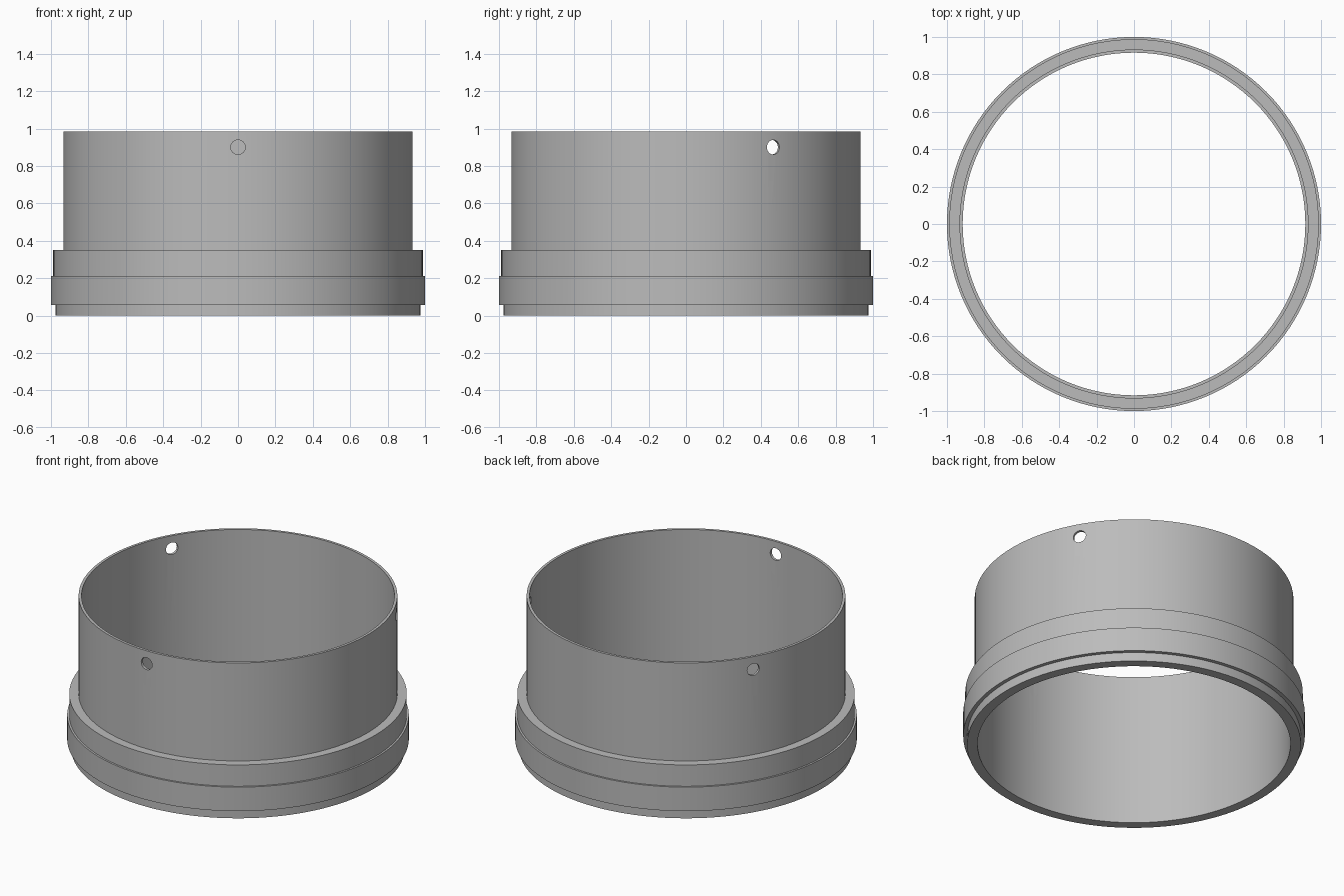
import bpy, bmesh, math
from mathutils import Matrix

if "Cube" in bpy.data.objects:
    bpy.data.objects.remove(bpy.data.objects["Cube"])

SEGMENTS = 128

grey = bpy.data.materials.new("plain grey")
grey.diffuse_color = (0.5, 0.5, 0.5, 1)
grey.use_nodes = True
grey.node_tree.nodes["Principled BSDF"].inputs["Base Color"].default_value = grey.diffuse_color


def make_object(name, bm):
    mesh = bpy.data.meshes.new(name)
    bmesh.ops.recalc_face_normals(bm, faces=bm.faces)
    bm.to_mesh(mesh)
    bm.free()
    mesh.materials.append(grey)
    obj = bpy.data.objects.new(name, mesh)
    bpy.context.collection.objects.link(obj)
    return obj


# Stepped collar: closed (radius, height) section turned about z
section = [(0.916, 0), (0.977, 0), (0.977, 0.057), (1.0, 0.057), (1.0, 0.212),
           (0.988, 0.212), (0.988, 0.35), (0.933, 0.35), (0.933, 0.983), (0.916, 0.983)]
bm = bmesh.new()
rings = []
for i in range(SEGMENTS):
    a = 2 * math.pi * i / SEGMENTS
    rings.append([bm.verts.new((r * math.cos(a), r * math.sin(a), z)) for r, z in section])
for i in range(SEGMENTS):
    here, there = rings[i], rings[(i + 1) % SEGMENTS]
    for j in range(len(section)):
        k = (j + 1) % len(section)
        bm.faces.new((here[j], there[j], there[k], here[k]))
collar = make_object("stepped_collar", bm)

# Three radial screw holes near the top rim
bm = bmesh.new()
for angle in (30, 150, 270):
    place = (Matrix.Rotation(math.radians(angle), 4, 'Z')
             @ Matrix.Translation((0.925, 0, 0.9))
             @ Matrix.Rotation(math.pi / 2, 4, 'Y'))
    bmesh.ops.create_cone(bm, cap_ends=True, segments=32, radius1=0.039,
                          radius2=0.039, depth=0.2, matrix=place)
cutter = make_object("screw_hole_cutter", bm)
cutter.hide_render = True

cut = collar.modifiers.new("screw holes", 'BOOLEAN')
cut.operation = 'DIFFERENCE'
cut.solver = 'EXACT'
cut.object = cutter
bpy.context.view_layer.objects.active = collar
collar.select_set(True)
bpy.ops.object.modifier_apply(modifier=cut.name)
bpy.data.objects.remove(cutter)

# Smooth walls, sharp steps
bpy.ops.object.shade_smooth_by_angle(angle=math.radians(30))
